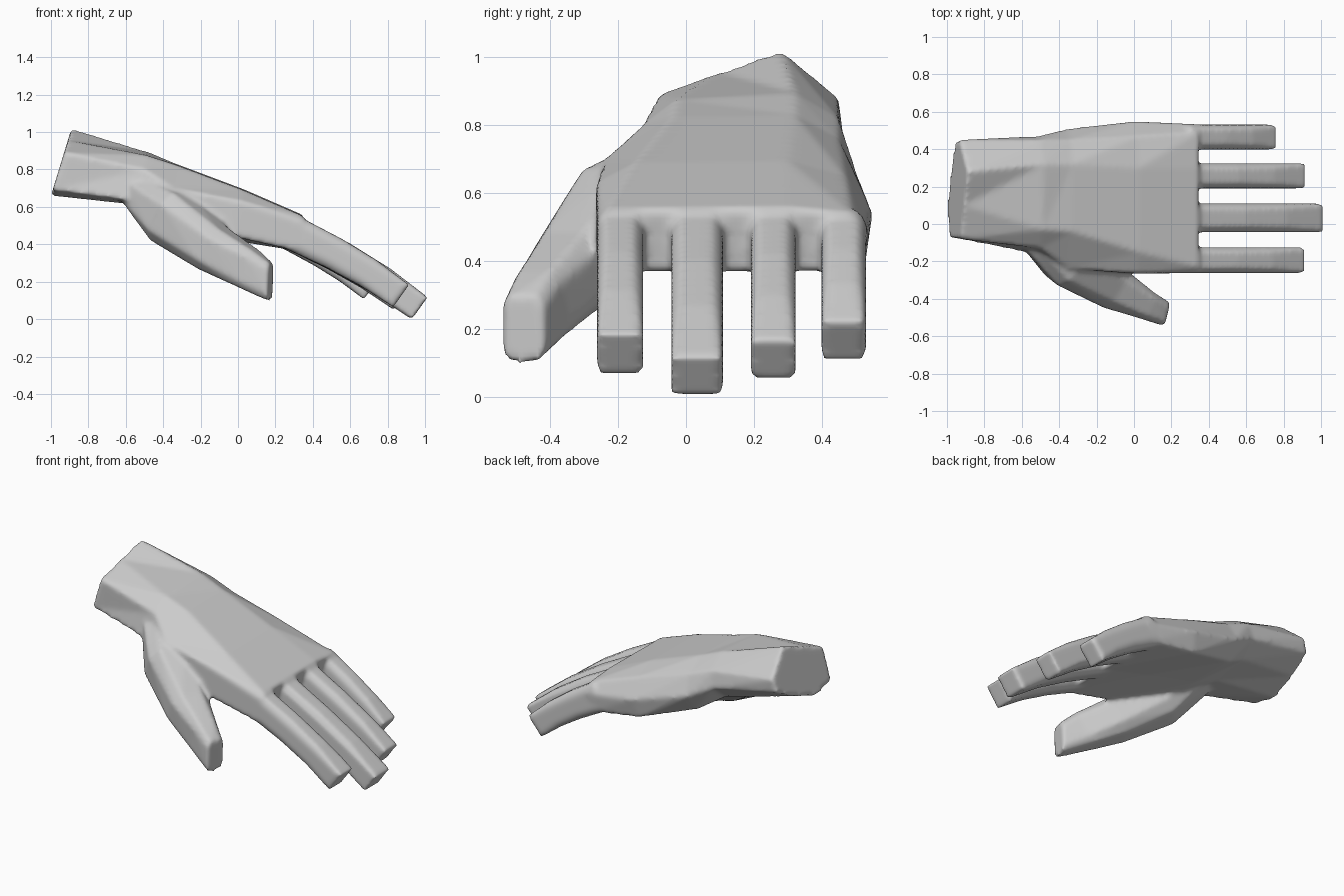
import bpy, bmesh
from mathutils import Vector

if "Cube" in bpy.data.objects:
    bpy.data.objects.remove(bpy.data.objects["Cube"])


def loft(name, rings):
    """Skin equal-length rings of points and cap both ends."""
    bm = bmesh.new()
    loops = [[bm.verts.new(p) for p in ring] for ring in rings]
    n = len(loops[0])
    for a, b in zip(loops, loops[1:]):
        for i in range(n):
            j = (i + 1) % n
            bm.faces.new((a[i], a[j], b[j], b[i]))
    bm.faces.new(loops[0])
    bm.faces.new(loops[-1])
    bmesh.ops.recalc_face_normals(bm, faces=bm.faces)
    mesh = bpy.data.meshes.new(name)
    bm.to_mesh(mesh)
    bm.free()
    ob = bpy.data.objects.new(name, mesh)
    bpy.context.collection.objects.link(ob)
    return ob


def digit(name, path, sizes, tip_dir=None):
    """Tube of squarish octagons; sizes = (half width, half thickness, squareness)."""
    pts = [Vector(p) for p in path]
    rings = []
    for i, (p, (w, h, c)) in enumerate(zip(pts, sizes)):
        t = pts[min(i + 1, len(pts) - 1)] - pts[max(i - 1, 0)]
        if tip_dir and i == len(pts) - 1:
            t = Vector(tip_dir)
        side = Vector((0, 0, 1)).cross(t).normalized()
        up = t.cross(side).normalized()
        shape = [(1, c), (c, 1), (-c, 1), (-1, c), (-1, -c), (-c, -1), (c, -1), (1, -c)]
        rings.append([p + side * w * u + up * h * v for u, v in shape])
    return loft(name, rings)


# Wrist and palm: (x at z reference, z reference, lean, cross-section of y, z)
sections = [
    (-1.0, .66, .305, [(-.08, .89), (.1, .955), (.28, 1.02), (.45, .88),
                       (.44, .80), (.28, .72), (.1, .66), (-.07, .69)]),
    (-.53, .66, .2, [(-.13, .80), (-.03, .875), (.32, .895), (.45, .82),
                     (.47, .72), (.36, .63), (.1, .61), (-.16, .63)]),
    (-.33, .83, .15, [(-.24, .70), (-.04, .825), (.32, .83), (.45, .76),
                      (.51, .64), (.43, .53), (.1, .53), (-.24, .51)]),
    (.03, .70, .2, [(-.265, .63), (-.15, .69), (.3, .695), (.47, .65),
                    (.55, .54), (.52, .42), (.1, .45), (-.265, .44)]),
    (.35, .55, .2, [(-.262, .52), (-.23, .55), (.3, .555), (.49, .54),
                    (.535, .48), (.525, .37), (.1, .365), (-.262, .365)]),
]
parts = [loft("palm_and_wrist", [[(x + k * (z - zr), y, z) for y, z in ring]
                                 for x, zr, k, ring in sections])]

# Four fingers sharing one curled profile
for name, y, w, z0, tip_x, tip_z in (
        ("index_finger", -.194, .068, .478, .872, .124),
        ("middle_finger", .033, .076, .478, .971, .058),
        ("ring_finger", .257, .066, .478, .877, .108),
        ("little_finger", .465, .066, .472, .718, .164)):
    path = [(.26 + (tip_x - .26) * fx, y, z0 + (tip_z - z0) * fz)
            for fx, fz in ((0, 0), (.42, .36), (.72, .66), (1, 1))]
    parts.append(digit(name, path, [(w, .093, .65), (w, .087, .62), (w, .081, .68), (w, .073, .9)]))

# Thumb with the fleshy base
parts.append(digit(
    "thumb",
    [(-.54, .0, .705), (-.36, -.195, .545), (-.13, -.33, .375),
     (.05, -.425, .272), (.175, -.482, .197)],
    [(.12, .08, .6), (.135, .15, .55), (.118, .125, .55), (.078, .108, .65), (.064, .1, .65)],
    tip_dir=(1, -.25, -.05)))

# Fuse the parts into one skin and soften the webs between the digits
bpy.ops.object.select_all(action='DESELECT')
for ob in parts:
    ob.select_set(True)
bpy.context.view_layer.objects.active = parts[0]
bpy.ops.object.join()
hand = bpy.context.object
hand.name = hand.data.name = "hand"
fuse = hand.modifiers.new("fuse", 'REMESH')
fuse.mode = 'VOXEL'
fuse.voxel_size = .014
fuse.use_smooth_shade = True
soften = hand.modifiers.new("soften", 'SMOOTH')
soften.factor = .5
soften.iterations = 5
